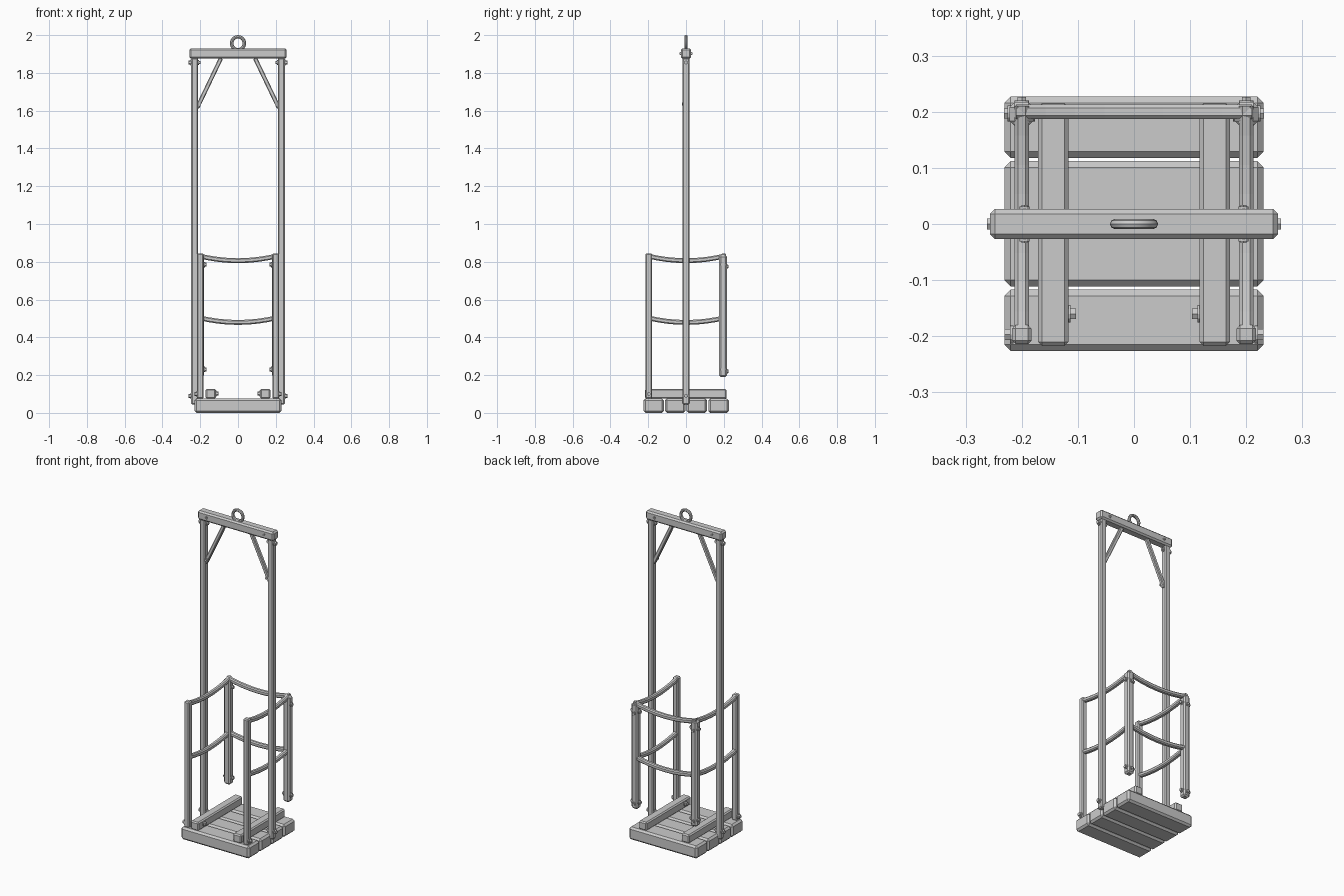
import bpy, bmesh
from math import pi, atan2, hypot
from mathutils import Matrix, Vector

if "Cube" in bpy.data.objects:
    bpy.data.objects.remove(bpy.data.objects["Cube"])


def finish(name, bm):
    bmesh.ops.recalc_face_normals(bm, faces=bm.faces[:])
    me = bpy.data.meshes.new(name)
    bm.to_mesh(me)
    bm.free()
    ob = bpy.data.objects.new(name, me)
    bpy.context.collection.objects.link(ob)
    return ob


def box(name, lo, hi, chamfer=0.006, rot=None):
    lo, hi = Vector(lo), Vector(hi)
    bm = bmesh.new()
    bmesh.ops.create_cube(bm, size=1)
    for v in bm.verts:
        v.co = Vector(a * b for a, b in zip(v.co, hi - lo))
    bmesh.ops.bevel(bm, geom=bm.edges[:], offset=chamfer, segments=1,
                    affect='EDGES', profile=0.5)
    ob = finish(name, bm)
    ob.location = (lo + hi) / 2
    if rot:
        ob.rotation_euler = rot
    return ob


def bolt(name, base, direction, r=0.011, length=0.014):
    # washer plus hexagonal head, growing outward from base
    bm = bmesh.new()
    for rad, z0, z1, seg in ((r * 1.45, -0.002, 0.004, 12), (r, 0.003, length, 6)):
        bmesh.ops.create_cone(bm, cap_ends=True, segments=seg, radius1=rad, radius2=rad,
                              depth=z1 - z0, matrix=Matrix.Translation((0, 0, (z0 + z1) / 2)))
    ob = finish(name, bm)
    ob.location = base
    ob.rotation_euler = Vector(direction).to_track_quat('Z', 'Y').to_euler()
    return ob


def sagging_rail(name, a, b, z, sag=0.026, w=0.013, c=0.006, n=8):
    # octagonal section swept along a drooping line
    a, b = Vector(a), Vector(b)
    d = (b - a).normalized()
    side = Vector((-d.y, d.x, 0))
    prof = [(w, w - c), (w - c, w), (c - w, w), (-w, w - c),
            (-w, c - w), (c - w, -w), (w - c, -w), (w, c - w)]
    bm = bmesh.new()
    rings = []
    for i in range(n + 1):
        t = i / n
        p = a.lerp(b, t) + Vector((0, 0, z - sag * (1 - (2 * t - 1) ** 2)))
        rings.append([bm.verts.new(p + side * u + Vector((0, 0, v))) for u, v in prof])
    for r0, r1 in zip(rings, rings[1:]):
        for k in range(8):
            bm.faces.new((r0[k], r0[k - 1], r1[k - 1], r1[k]))
    bm.faces.new(rings[0])
    bm.faces.new(rings[-1])
    return finish(name, bm)


# floor planks
for i, (y0, y1) in enumerate([(-0.226, -0.117), (-0.111, -0.002), (0.002, 0.112), (0.118, 0.227)]):
    box(f"floor_plank_{i}", (-0.231, y0, 0), (0.231, y1, 0.077), 0.011)

# hanging beam and lifting ring
box("top_beam", (-0.257, -0.027, 1.875), (0.257, 0.027, 1.93), 0.009)
bpy.ops.mesh.primitive_torus_add(major_segments=24, minor_segments=8, major_radius=0.034,
                                 minor_radius=0.009, location=(0, 0, 1.957),
                                 rotation=(pi / 2, 0, 0))
ring = bpy.context.object
ring.name = "lifting_ring"
bpy.ops.object.shade_smooth_by_angle()

for s, side in ((-1, "left"), (1, "right")):
    def sbox(name, x0, x1, y0, y1, z0, z1, c=0.006):
        xs = sorted((s * x0, s * x1))
        return box(f"{side}_{name}", (xs[0], y0, z0), (xs[1], y1, z1), c)

    # floor runner with inner bolt
    sbox("floor_runner", 0.117, 0.171, -0.217, 0.215, 0.075, 0.127, 0.007)
    bolt(f"{side}_runner_bolt", (s * 0.117, -0.16, 0.103), (-s, 0, 0))

    # tall post with end bolts
    sbox("tall_post", 0.211, 0.248, -0.019, 0.019, 0.045, 1.88)
    for z in (0.09, 1.855):
        bolt(f"{side}_tall_post_bolt", (s * 0.248, 0, z), (s, 0, 0))
        bolt(f"{side}_tall_post_nut", (s * 0.211, 0, z), (-s, 0, 0), 0.009, 0.012)

    # beam face bolts
    for f in (-1, 1):
        bolt(f"{side}_beam_bolt", (s * 0.195, f * 0.027, 1.903), (0, f, 0), 0.006, 0.007)

    # diagonal brace
    x0, z0, x1, z1 = 0.09, 1.878, 0.216, 1.615
    cx, cz, length = s * (x0 + x1) / 2, (z0 + z1) / 2, hypot(x1 - x0, z1 - z0)
    box(f"{side}_brace", (cx - 0.011, -0.011, cz - length / 2),
        (cx + 0.011, 0.011, cz + length / 2), 0.004, (0, atan2(s * (x0 - x1), z0 - z1), 0))
    bolt(f"{side}_brace_bolt", (s * 0.205, -0.011, 1.635), (0, -1, 0), 0.007, 0.01)

    # rail posts: front reach the floor, rear ones stop short
    sbox("front_rail_post", 0.183, 0.217, -0.214, -0.18, 0.075, 0.845)
    sbox("rear_rail_post", 0.179, 0.222, 0.175, 0.217, 0.19, 0.835, 0.009)
    bolt(f"{side}_front_post_bolt", (s * 0.217, -0.197, 0.10), (s, 0, 0))
    for z in (0.23, 0.785):
        bolt(f"{side}_rear_post_bolt", (s * 0.221, 0.197, z), (s, 0, 0), 0.01, 0.011)
        bolt(f"{side}_rear_post_nut", (s * 0.18, 0.197, z), (-s, 0, 0), 0.01, 0.013)
        bolt(f"{side}_rear_post_back_bolt", (s * 0.2, 0.216, z - 0.01), (0, 1, 0), 0.009, 0.01)

    # side rails
    for z, level in ((0.832, "upper"), (0.505, "middle")):
        sagging_rail(f"{side}_{level}_rail", (s * 0.2, -0.208, 0), (s * 0.2, 0.21, 0), z)

# rear rails
for z, level in ((0.832, "upper"), (0.505, "middle")):
    sagging_rail(f"rear_{level}_rail", (-0.21, 0.2, 0), (0.21, 0.2, 0), z)
